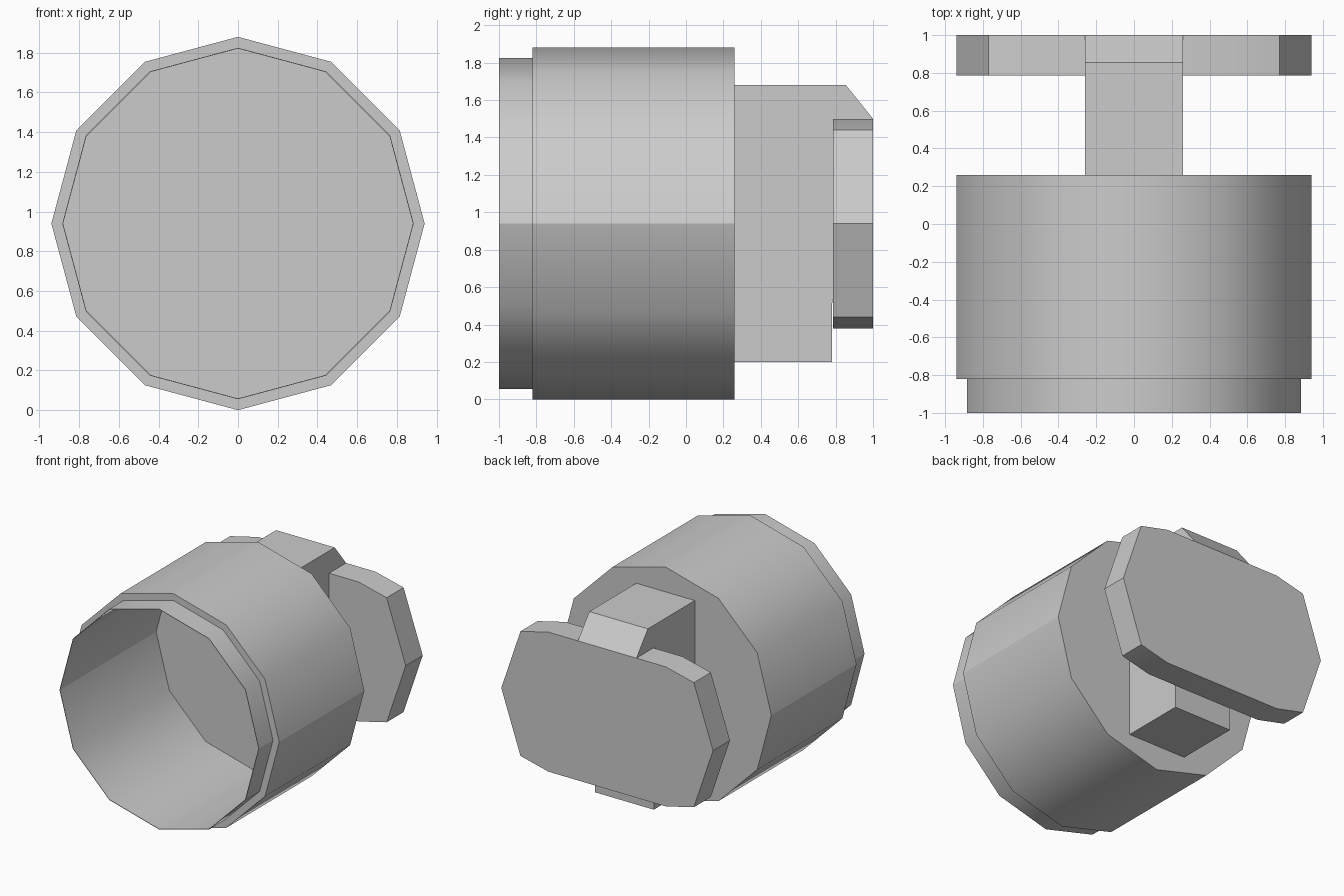
import bpy, bmesh
from math import sin, cos, pi, radians

cube = bpy.data.objects.get("Cube")
if cube:
    bpy.data.objects.remove(cube, do_unlink=True)

SIDES = 12
MID = 0.94  # height of the barrel axis

grey = bpy.data.materials.new("plain_grey")
grey.use_nodes = True
grey.diffuse_color = (0.6, 0.6, 0.6, 1)
grey.node_tree.nodes["Principled BSDF"].inputs["Base Color"].default_value = (0.6, 0.6, 0.6, 1)


def finish(name, bm):
    bmesh.ops.recalc_face_normals(bm, faces=bm.faces)
    mesh = bpy.data.meshes.new(name)
    bm.to_mesh(mesh)
    bm.free()
    mesh.materials.append(grey)
    obj = bpy.data.objects.new(name, mesh)
    bpy.context.collection.objects.link(obj)
    bpy.ops.object.select_all(action='DESELECT')
    obj.select_set(True)
    bpy.context.view_layer.objects.active = obj
    bpy.ops.object.shade_smooth_by_angle(angle=radians(35))
    return obj


def prism(name, outline, offset):
    """Extrude a closed outline along an offset vector."""
    bm = bmesh.new()
    face = bm.faces.new([bm.verts.new(p) for p in outline])
    out = bmesh.ops.extrude_face_region(bm, geom=[face])
    moved = [v for v in out["geom"] if isinstance(v, bmesh.types.BMVert)]
    bmesh.ops.translate(bm, verts=moved, vec=offset)
    return finish(name, bm)


def lathe(name, profile):
    """Turn (radius, y) points about the barrel axis and cap both ends."""
    bm = bmesh.new()
    rings = []
    for r, y in profile:
        angles = [2 * pi * i / SIDES for i in range(SIDES)]
        rings.append([bm.verts.new((r * cos(a), y, MID + r * sin(a))) for a in angles])
    for a, b in zip(rings, rings[1:]):
        for i in range(SIDES):
            j = (i + 1) % SIDES
            bm.faces.new((a[i], a[j], b[j], b[i]))
    bm.faces.new(rings[0])
    bm.faces.new(rings[-1])
    return finish(name, bm)


# Open barrel: closed back, stepped front rim, hollow inside
barrel = lathe("barrel", [(0.94, 0.26), (0.94, -0.82), (0.885, -0.82),
                          (0.885, -1), (0.881, -1), (0.881, 0.22)])
# Hard seam along both sides at mid height
for e in barrel.data.edges:
    if all(abs(barrel.data.vertices[i].co.z - MID) < 0.001 for i in e.vertices):
        e.use_edge_sharp = True

# Neck block with a sloped top at the back
neck = [(0.24, 0.2), (0.78, 0.2), (0.78, 0.5), (0.9, 1.4),
        (1, 1.5), (0.855, 1.68), (0.24, 1.68)]
prism("neck", [(-0.26, y, z) for y, z in neck], (0.52, 0, 0))

# Back plate with clipped corners, mirrored from one upper quarter
quarter = [(0.94, 0), (0.77, 0.5), (0.52, 0.56)]
upper = quarter + [(-x, z) for x, z in reversed(quarter)]
plate = upper + [(-x, -z) for x, z in upper[1:-1]]
prism("back_plate", [(x, 0.785, MID + z) for x, z in plate], (0, 0.215, 0))
